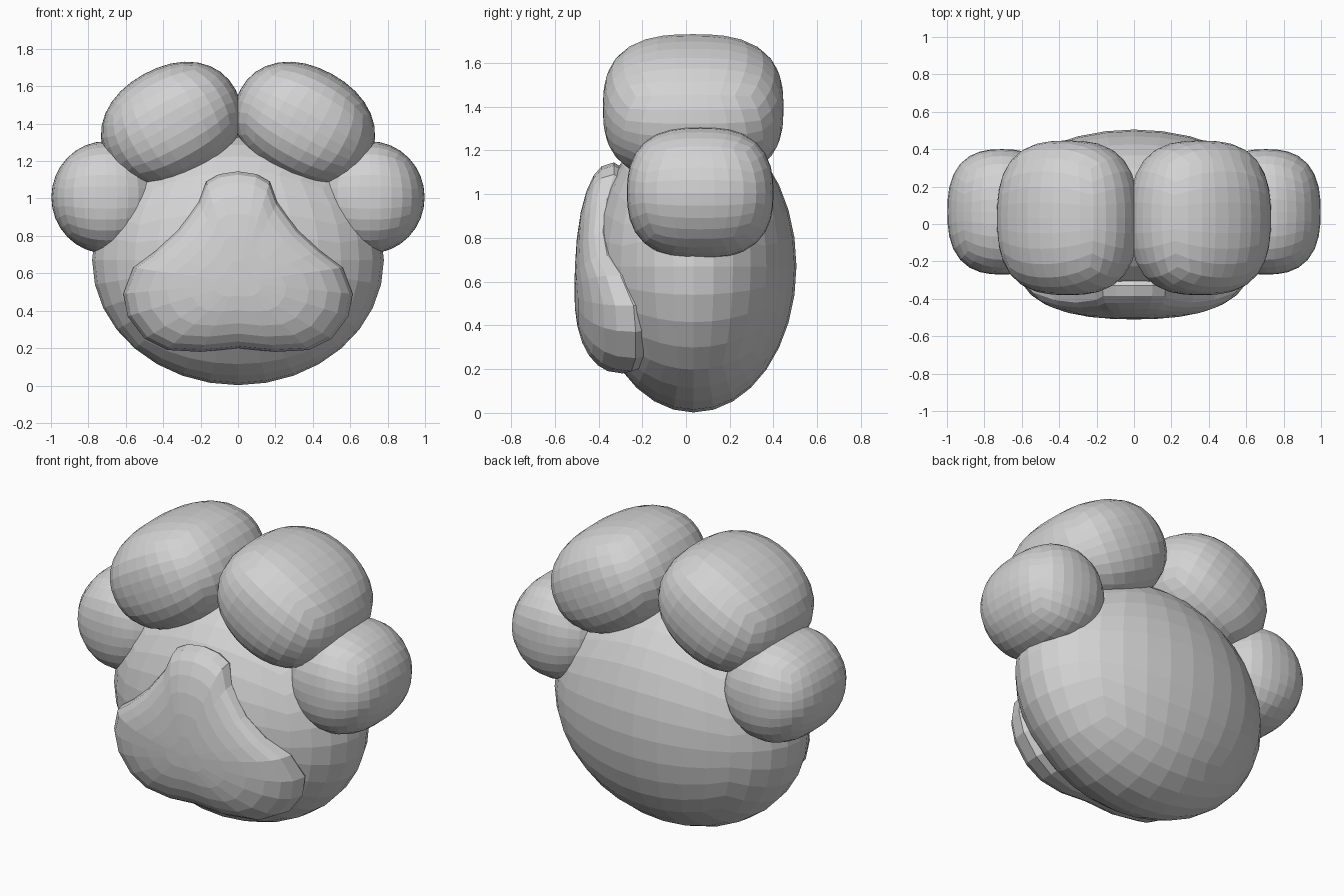
import bpy, bmesh, math
from mathutils import Matrix, Vector

if "Cube" in bpy.data.objects:
    bpy.data.objects.remove(bpy.data.objects["Cube"])

grey = bpy.data.materials.new("plain grey")
grey.diffuse_color = (0.65, 0.65, 0.65, 1)
grey.use_nodes = True
grey.node_tree.nodes["Principled BSDF"].inputs["Base Color"].default_value = grey.diffuse_color


def finish(bm, name):
    bmesh.ops.recalc_face_normals(bm, faces=bm.faces[:])
    mesh = bpy.data.meshes.new(name)
    bm.to_mesh(mesh)
    bm.free()
    mesh.materials.append(grey)
    ob = bpy.data.objects.new(name, mesh)
    bpy.context.collection.objects.link(ob)
    return ob


def rounded_ball(name, centre, half, tilt=0.0, n_round=2.0, n_depth=2.0):
    """Quad ball, squarer along y when n_depth is above 2, tilted in the xz plane."""
    bm = bmesh.new()
    bmesh.ops.create_cube(bm, size=2)
    bmesh.ops.subdivide_edges(bm, edges=bm.edges[:], cuts=7, use_grid_fill=True)
    turn = Matrix.Rotation(-tilt, 3, 'Y')
    for v in bm.verts:
        d = Vector([math.tan(c * math.pi / 4) for c in v.co])
        r = (abs(d.x) ** n_round + abs(d.z) ** n_round) ** (1 / n_round)
        d /= (r ** n_depth + abs(d.y) ** n_depth) ** (1 / n_depth)
        d = Vector([c * h for c, h in zip(d, half)])
        v.co = turn @ d + Vector(centre)
    return finish(bm, name)


# Palm
rounded_ball("palm", (0, 0.035, 0.67), (0.78, 0.47, 0.668))

# Toes, mirrored left and right
for side, label in ((-1, "left"), (1, "right")):
    rounded_ball("inner_toe_" + label, (side * 0.355, 0.033, 1.395),
                 (0.39, 0.413, 0.308), side * math.radians(-29), 2.15, 2.7)
    rounded_ball("outer_toe_" + label, (side * 0.705, 0.065, 1.006),
                 (0.293, 0.335, 0.3), 0, 2.0, 2.6)

# Palm pad: half outline as x, z and depth of its rim
half_rim = [(0, 1.145, -.33), (.10, 1.13, -.33), (.17, 1.09, -.33), (.21, .98, -.36),
            (.32, .83, -.38), (.44, .72, -.36), (.56, .63, -.30), (.613, .49, -.24),
            (.59, .37, -.23), (.50, .25, -.23), (.38, .19, -.25), (.20, .18, -.29),
            (0, .20, -.31)]
rim = half_rim + [(-x, z, y) for x, z, y in half_rim[-2:0:-1]]
mid_z, front_y = 0.55, -0.51
bm = bmesh.new()
rings = []
# Back edge tucked into the palm, then domed rings towards the front
for s, back in ((0.9, 0.1), (1, 0), (.97, 0), (.9, 0), (.78, 0), (.62, 0), (.42, 0), (.2, 0)):
    rise = (1 - s ** 2.3) ** (1 / 2.3) if not back else 0
    rings.append([bm.verts.new((x * s, y + back + (front_y - y) * rise,
                                mid_z + (z - mid_z) * s)) for x, z, y in rim])
count = len(rim)
for a, b in zip(rings, rings[1:]):
    for i in range(count):
        j = (i + 1) % count
        bm.faces.new((a[i], a[j], b[j], b[i]))
for ring, y in ((rings[0], -0.1), (rings[-1], front_y)):
    tip = bm.verts.new((0, y, mid_z))
    for i in range(count):
        bm.faces.new((ring[i], ring[(i + 1) % count], tip))
finish(bm, "palm_pad")
